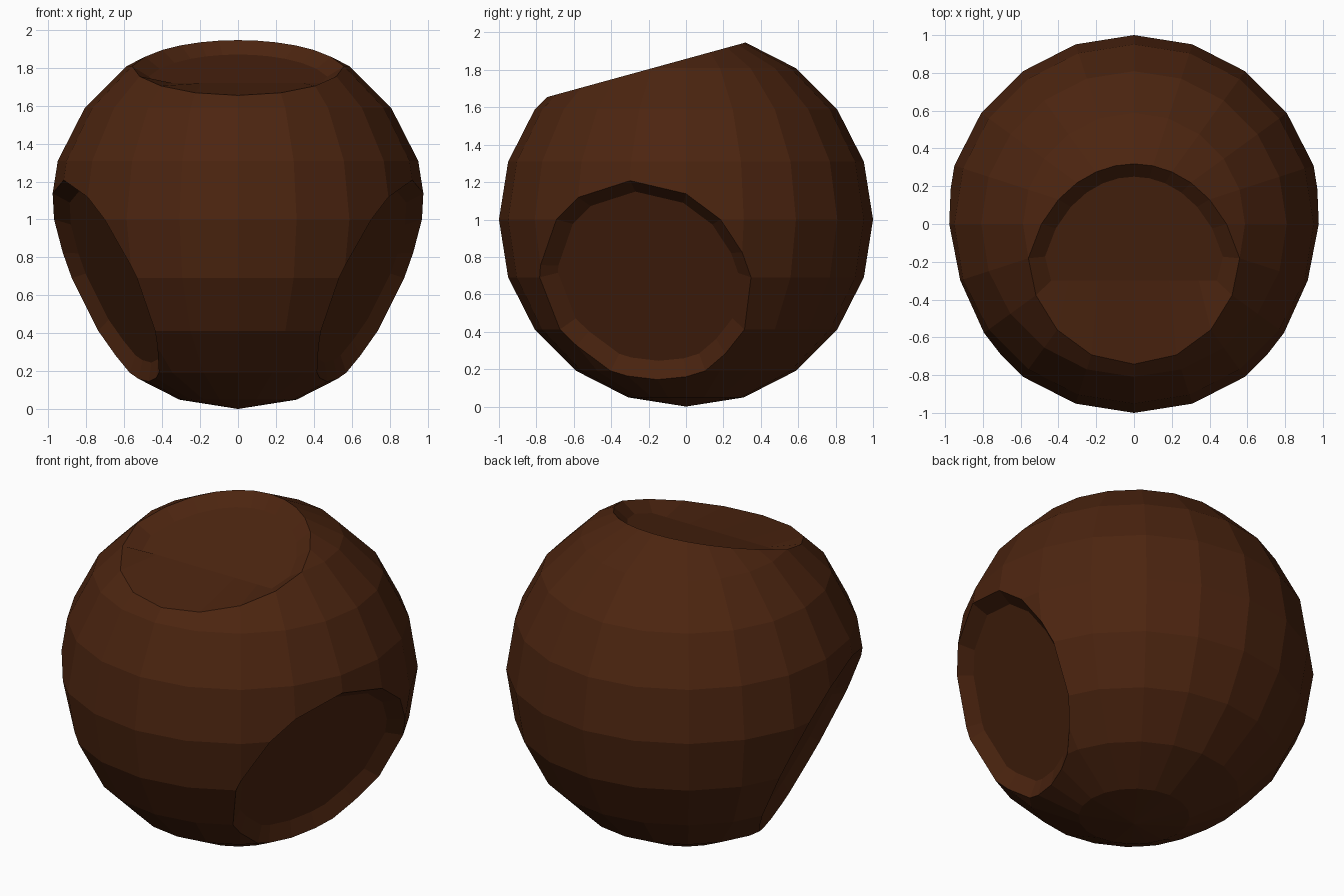
import bpy, bmesh
from mathutils import Vector

if "Cube" in bpy.data.objects:
    bpy.data.objects.remove(bpy.data.objects["Cube"])

CENTRE = Vector((0, 0, 1))

brown = bpy.data.materials.new("dark brown")
brown.diffuse_color = (0.072, 0.018, 0.005, 1)
brown.use_nodes = True
brown.node_tree.nodes["Principled BSDF"].inputs["Base Color"].default_value = brown.diffuse_color

# faceted ball
bm = bmesh.new()
bmesh.ops.create_uvsphere(bm, u_segments=20, v_segments=10, radius=1)
bmesh.ops.translate(bm, verts=bm.verts[:], vec=CENTRE)


def cut_dish(normal, dist, thickness, depth):
    """Slice a cap off the ball and sink a shallow floor into the cut face."""
    n = Vector(normal).normalized()
    co = CENTRE + n * dist
    geom = bm.verts[:] + bm.edges[:] + bm.faces[:]
    cut = bmesh.ops.bisect_plane(bm, geom=geom, dist=1e-4, plane_co=co,
                                 plane_no=n, clear_outer=True)["geom_cut"]
    edges = [e for e in cut if isinstance(e, bmesh.types.BMEdge) and e.is_boundary]
    floor = bmesh.ops.edgeloop_fill(bm, edges=edges)["faces"][0]
    floor.normal_update()
    if floor.normal.dot(n) < 0:
        floor.normal_flip()
    bmesh.ops.inset_individual(bm, faces=[floor], thickness=thickness,
                               depth=-depth, use_even_offset=True)
    return floor, n


# top dish, whose floor slopes gently up to the front rim
floor, n = cut_dish((0, -0.265, 0.964), 0.828, 0.085, 0.055)
for v in floor.verts:
    if v.co.y < -0.30:
        dy = -0.30 - v.co.y
        v.co.y += dy
        v.co.z -= dy * n.y / n.z

# two lower side dishes
for s in (1, -1):
    cut_dish((s * 0.875, -0.266, -0.405), 0.80, 0.085, 0.055)

bmesh.ops.remove_doubles(bm, verts=bm.verts[:], dist=1e-4)
bmesh.ops.recalc_face_normals(bm, faces=bm.faces[:])
mesh = bpy.data.meshes.new("dished_ball")
bm.to_mesh(mesh)
bm.free()
mesh.materials.append(brown)
bpy.context.collection.objects.link(bpy.data.objects.new("dished_ball", mesh))
